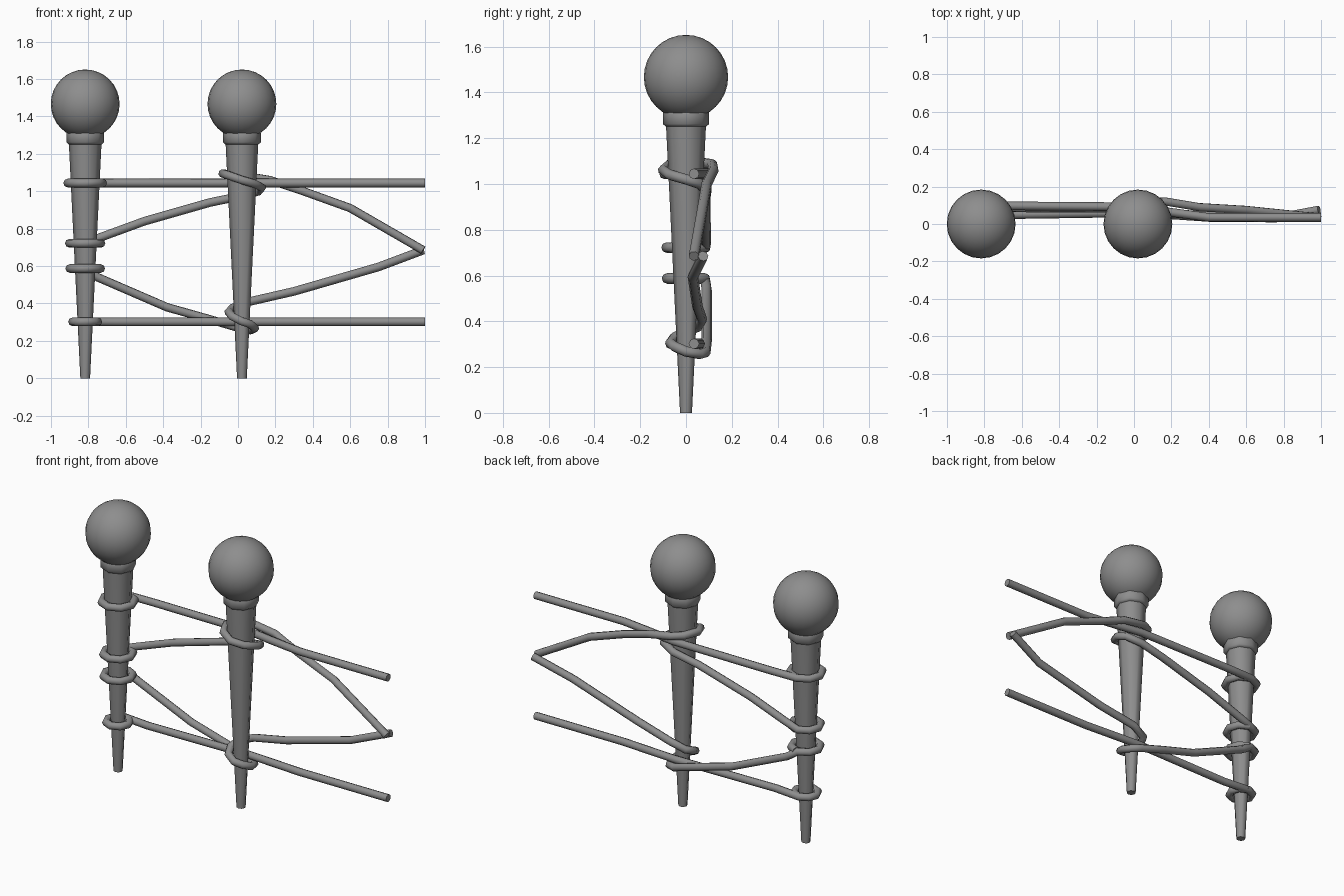
import bpy, bmesh
from math import sin, cos, pi, radians

if "Cube" in bpy.data.objects:
    bpy.data.objects.remove(bpy.data.objects["Cube"])

LEFT_X, MID_X = -0.817, 0.021

# Dark grey for every part
dark = bpy.data.materials.new("dark_grey")
dark.diffuse_color = (0.27, 0.27, 0.27, 1)
dark.use_nodes = True
dark.node_tree.nodes["Principled BSDF"].inputs["Base Color"].default_value = dark.diffuse_color


def finish(ob, angle):
    """Material and smooth shading with sharp edges kept."""
    bpy.ops.object.select_all(action='DESELECT')
    ob.select_set(True)
    bpy.context.view_layer.objects.active = ob
    if ob.type == 'CURVE':
        bpy.ops.object.convert(target='MESH')
        ob = bpy.context.object
    ob.data.materials.clear()
    ob.data.materials.append(dark)
    bpy.ops.object.shade_smooth_by_angle(angle=radians(angle))


def lathe(name, profile, x, sides):
    """Closed solid of revolution from (radius, z) pairs."""
    bm = bmesh.new()
    rings = [[bm.verts.new((r * cos(2 * pi * i / sides), r * sin(2 * pi * i / sides), z))
              for i in range(sides)] for r, z in profile]
    for a, b in zip(rings, rings[1:]):
        for i in range(sides):
            j = (i + 1) % sides
            bm.faces.new((a[i], a[j], b[j], b[i]))
    bm.faces.new(rings[0][::-1])
    bm.faces.new(rings[-1])
    me = bpy.data.meshes.new(name)
    bm.to_mesh(me)
    bm.free()
    ob = bpy.data.objects.new(name, me)
    ob.location.x = x
    bpy.context.collection.objects.link(ob)
    finish(ob, 50)


def rope(name, points):
    """Round eight-sided tube along a polyline, turned into a mesh."""
    cu = bpy.data.curves.new(name, 'CURVE')
    cu.dimensions = '3D'
    cu.bevel_depth = 0.023
    cu.bevel_resolution = 2
    cu.use_fill_caps = True
    sp = cu.splines.new('POLY')
    sp.points.add(len(points) - 1)
    for p, co in zip(sp.points, points):
        p.co = (*co, 1)
    ob = bpy.data.objects.new(name, cu)
    bpy.context.collection.objects.link(ob)
    finish(ob, 50)


def wrap(r, z):
    """Full turn around the left post, leaving at the back towards +x."""
    return [(LEFT_X + r * cos(a), r * sin(a), z)
            for a in (radians(85 - 44 * i) for i in range(9))]


# Posts: pointed shaft, collar and ball top
for side, x in (("left", LEFT_X), ("middle", MID_X)):
    lathe(side + "_post_shaft", [(0.026, 0), (0.088, 1.27)], x, 8)
    lathe(side + "_post_collar", [(0.088, 1.25), (0.101, 1.262), (0.101, 1.31), (0.085, 1.335)], x, 8)
    bpy.ops.mesh.primitive_uv_sphere_add(segments=24, ring_count=16, radius=0.184,
                                         location=(x, 0, 1.467))
    ball = bpy.context.object
    ball.name = side + "_post_ball"
    finish(ball, 50)

# Straight ropes
rope("top_rope", wrap(0.094, 1.044) + [(-0.65, 0.097, 1.044), (0.02, 0.092, 1.044),
                                       (0.18, 0.065, 1.044), (0.4, 0.035, 1.044), (1, 0.035, 1.044)])
rope("bottom_rope", wrap(0.068, 0.302) + [(-0.65, 0.05, 0.302), (0.02, 0.06, 0.302),
                                          (0.18, 0.05, 0.302), (0.4, 0.035, 0.302), (1, 0.035, 0.302)])

# Slanted ropes that loop once around the middle post
rope("upper_slanted_rope", wrap(0.085, 0.722) + [
    (-0.74, 0.087, 0.752), (-0.5, 0.085, 0.84), (-0.15, 0.085, 0.94), (0.02, 0.09, 0.975),
    (0.11, 0.06, 1.0), (0.127, 0, 1.02), (0.09, -0.07, 1.04), (0.02, -0.1, 1.06),
    (-0.05, -0.07, 1.085), (-0.082, 0, 1.095), (-0.04, 0.08, 1.09), (0.02, 0.115, 1.085),
    (0.17, 0.12, 1.06), (0.35, 0.09, 1.0), (0.6, 0.075, 0.91), (0.99, 0.035, 0.685)])
rope("lower_slanted_rope", wrap(0.083, 0.587) + [
    (-0.75, 0.09, 0.54), (-0.38, 0.09, 0.38), (-0.15, 0.09, 0.315), (0.02, 0.085, 0.265),
    (0.07, 0.06, 0.257), (0.09, 0, 0.268), (0.065, -0.05, 0.29), (0.02, -0.068, 0.305),
    (-0.03, -0.05, 0.33), (-0.05, 0, 0.355), (-0.03, 0.05, 0.375), (0.06, 0.07, 0.41),
    (0.3, 0.05, 0.465), (0.75, 0.03, 0.595), (0.99, 0.075, 0.685)])
